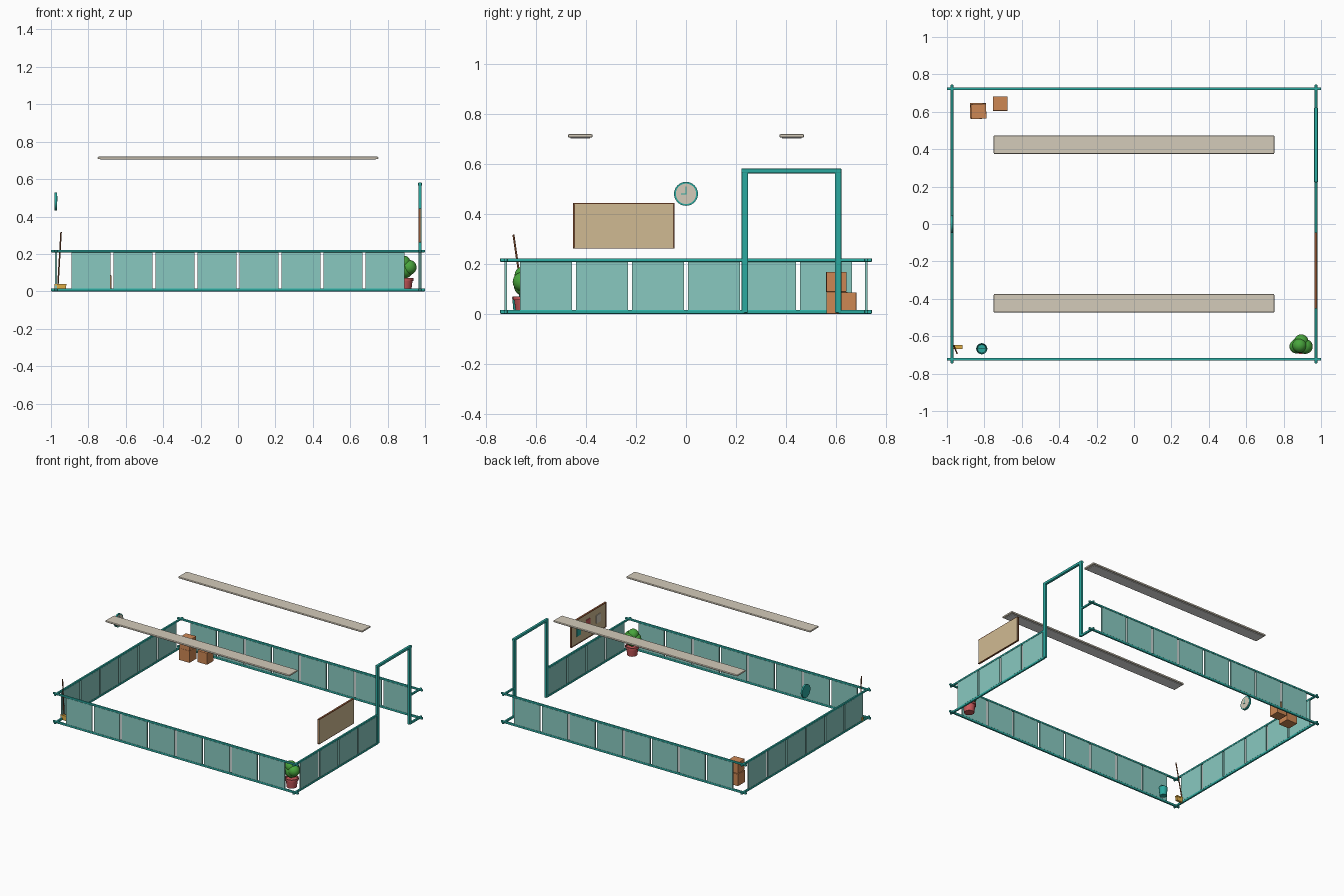
import bpy, bmesh, math
from mathutils import Vector

if "Cube" in bpy.data.objects:
    bpy.data.objects.remove(bpy.data.objects["Cube"])


def mat(name, r, g, b):
    m = bpy.data.materials.new(name)
    lin = [((c / 255 + 0.055) / 1.055) ** 2.4 for c in (r, g, b)]
    m.diffuse_color = (*lin, 1)
    m.use_nodes = True
    m.node_tree.nodes["Principled BSDF"].inputs["Base Color"].default_value = m.diffuse_color
    return m


TEAL = mat("teal frame", 43, 170, 160)
GLASS = mat("pale teal panel", 137, 201, 192)
CREAM = mat("warm cream", 212, 203, 186)
WHITE = mat("diffuser white", 245, 245, 243)
CORK = mat("cork tan", 208, 186, 146)
WOOD = mat("brown wood", 140, 84, 52)
CARD = mat("cardboard", 205, 135, 84)
RED = mat("pot red", 200, 88, 90)
GREEN = mat("leaf green", 72, 165, 60)
YELLOW = mat("bristle yellow", 222, 172, 70)


def finish(ob, name, m, bevel=0, segments=2, smooth=False):
    ob.name = name
    ob.data.materials.append(m)
    if bevel:
        mod = ob.modifiers.new("bevel", 'BEVEL')
        mod.width, mod.segments = bevel, segments
    if smooth:
        bpy.ops.object.shade_smooth_by_angle(angle=math.radians(40))
    return ob


def box(name, lo, hi, m, bevel=0, turn=0):
    lo, hi = Vector(lo), Vector(hi)
    bpy.ops.mesh.primitive_cube_add(size=1, location=(lo + hi) / 2, rotation=(0, 0, turn))
    ob = bpy.context.object
    ob.scale = hi - lo
    bpy.ops.object.transform_apply(location=False, rotation=False, scale=True)
    return finish(ob, name, m, bevel)


def rod(name, a, b, r1, m, r2=None, sides=24):
    a, b = Vector(a), Vector(b)
    d = b - a
    bpy.ops.mesh.primitive_cone_add(vertices=sides, radius1=r1, radius2=r1 if r2 is None else r2,
                                    depth=d.length, location=(a + b) / 2)
    ob = bpy.context.object
    ob.rotation_euler = d.to_track_quat('Z', 'Y').to_euler()
    return finish(ob, name, m, smooth=True)


def lathe(name, profile, loc, m, steps=24):
    bm = bmesh.new()
    vs = [bm.verts.new((r, 0, z)) for r, z in profile]
    es = [bm.edges.new(p) for p in zip(vs, vs[1:])]
    bmesh.ops.spin(bm, geom=vs + es, axis=(0, 0, 1), cent=(0, 0, 0), steps=steps, angle=math.tau)
    bmesh.ops.remove_doubles(bm, verts=bm.verts, dist=1e-5)
    bmesh.ops.recalc_face_normals(bm, faces=bm.faces)
    me = bpy.data.meshes.new(name)
    bm.to_mesh(me)
    bm.free()
    ob = bpy.data.objects.new(name, me)
    ob.location = loc
    bpy.context.collection.objects.link(ob)
    bpy.ops.object.select_all(action='DESELECT')
    ob.select_set(True)
    bpy.context.view_layer.objects.active = ob
    return finish(ob, name, m, smooth=True)


WX, WY, PITCH, HALF = 0.973, 0.723, 0.2247, 0.1045
R = 0.007    # half rail thickness
RAILS = (("bottom", 0.0, 0.016), ("top", 0.208, 0.222))

# Front and back fences
for side, y in (("front", -WY), ("back", WY)):
    for level, z0, z1 in RAILS:
        box(f"{side}_{level}_rail", (-1, y - R, z0), (1, y + R, z1), TEAL, 0.004)
    for i in range(8):
        x = (i - 3.5) * PITCH
        box(f"{side}_panel", (x - HALF, y - 0.005, 0.016), (x + HALF, y + 0.005, 0.208), GLASS)

# Left and right fences, the right one open at the doorway
for side, x, spans, count in (("left", -WX, [(-0.746, 0.746)], 6),
                              ("right", WX, [(-0.746, 0.235), (0.61, 0.746)], 4)):
    for level, z0, z1 in RAILS:
        for a, b in spans:
            box(f"{side}_{level}_rail", (x - R, a, z0), (x + R, b, z1), TEAL, 0.004)
    for i in range(count):
        y = (i - 2.5) * PITCH
        box(f"{side}_panel", (x - 0.005, y - HALF, 0.016), (x + 0.005, y + HALF, 0.208), GLASS)

# Doorway
for y in (0.236, 0.61):
    box("door_post", (WX - 0.009, y - 0.013, 0.004), (WX + 0.009, y + 0.013, 0.57), TEAL, 0.004)
box("door_lintel", (WX - 0.01, 0.222, 0.563), (WX + 0.01, 0.624, 0.583), TEAL, 0.005)

# Ceiling lights
for y in (-0.424, 0.424):
    box("light_housing", (-0.75, y - 0.049, 0.707), (0.75, y + 0.049, 0.72), CREAM, 0.004)
    box("light_diffuser", (-0.735, y - 0.04, 0.703), (0.735, y + 0.04, 0.708), WHITE)

# Notice board with frame and pinned notes on the inner face
box("notice_board", (0.968, -0.447, 0.264), (0.979, -0.05, 0.44), CORK)
for z in (0.261, 0.439):
    box("board_frame", (0.965, -0.453, z), (0.979, -0.046, z + 0.005), WOOD)
for y in (-0.453, -0.051):
    box("board_frame", (0.964, y, 0.261), (0.972, y + 0.005, 0.444), WOOD)
for y, z, m in ((-0.36, 0.36, CREAM), (-0.24, 0.37, RED), (-0.13, 0.35, TEAL)):
    box("pinned_note", (0.964, y - 0.025, z - 0.03), (0.969, y + 0.025, z + 0.03), m)

# Wall clock
rod("clock_case", (-0.981, 0, 0.481), (-0.969, 0, 0.481), 0.048, TEAL, sides=32)
rod("clock_face", (-0.972, 0, 0.481), (-0.967, 0, 0.481), 0.041, CREAM, sides=32)
box("clock_long_hand", (-0.968, -0.002, 0.479), (-0.965, 0.002, 0.511), TEAL)
box("clock_short_hand", (-0.968, -0.02, 0.479), (-0.965, 0.002, 0.483), TEAL)

# Cardboard boxes
box("lower_box", (-0.878, 0.563, 0), (-0.79, 0.648, 0.088), CARD, 0.002)
box("upper_box", (-0.872, 0.562, 0.088), (-0.79, 0.642, 0.168), CARD, 0.002, 0.04)
box("single_box", (-0.755, 0.605, 0), (-0.676, 0.683, 0.086), CARD, 0.002)

# Potted plant
lathe("plant_pot", [(0, 0.002), (0.034, 0.002), (0.041, 0.055), (0.047, 0.055), (0.047, 0.07),
                    (0.04, 0.07), (0.04, 0.06), (0, 0.06)], (0.892, -0.648, 0), RED)
for x, y, z, r in ((0.89, -0.645, 0.115, 0.046), (0.915, -0.655, 0.128, 0.04),
                   (0.868, -0.655, 0.125, 0.037), (0.895, -0.628, 0.132, 0.038),
                   (0.885, -0.65, 0.153, 0.038)):
    bpy.ops.mesh.primitive_ico_sphere_add(subdivisions=3, radius=r, location=(x, y, z))
    finish(bpy.context.object, "foliage", GREEN, smooth=True)

# Bucket with arched handle
lathe("bucket", [(0, 0.002), (0.024, 0.002), (0.03, 0.065), (0.027, 0.065), (0.022, 0.008), (0, 0.008)],
      (-0.814, -0.667, 0), TEAL)
arc = [(-0.814 + 0.029 * math.cos(t), -0.667, 0.062 + 0.022 * math.sin(t))
       for t in (math.pi * i / 8 for i in range(9))]
for a, b in zip(arc, arc[1:]):
    rod("bucket_handle", a, b, 0.002, TEAL, sides=6)

# Broom leaning in the corner
rod("broom_handle", (-0.963, -0.65, 0.03), (-0.946, -0.692, 0.317), 0.004, WOOD, sides=10)
box("broom_bristles", (-0.98, -0.665, 0.002), (-0.92, -0.648, 0.032), YELLOW)
box("broom_head", (-0.982, -0.667, 0.03), (-0.918, -0.646, 0.039), YELLOW)
